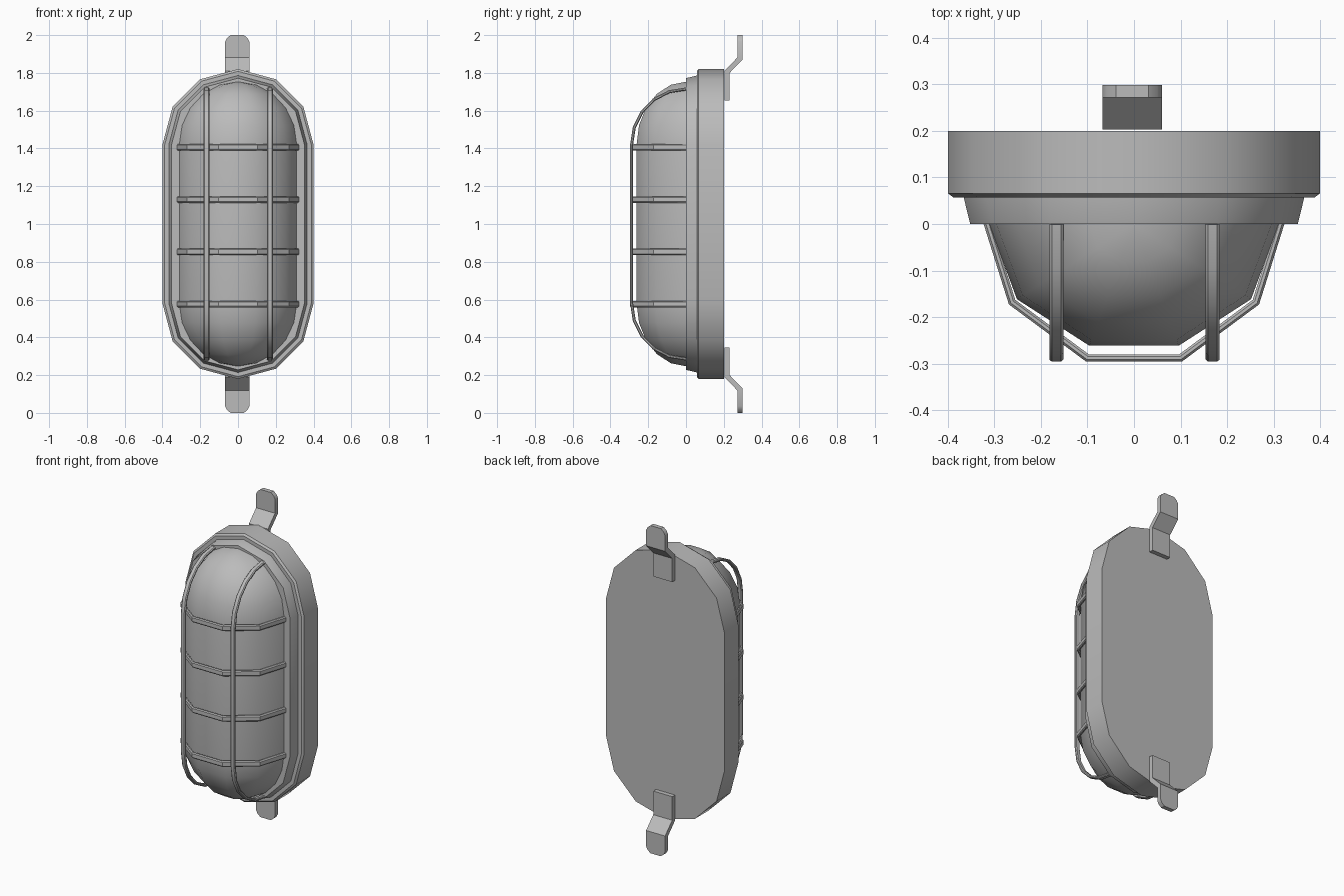
import bpy, bmesh
from math import sin, cos, pi, radians
from mathutils import Vector

cube = bpy.data.objects.get("Cube")
if cube:
    bpy.data.objects.remove(cube)

grey = bpy.data.materials.new("plain grey")
grey.use_nodes = True
COLOUR = (0.5, 0.5, 0.5, 1)
grey.diffuse_color = COLOUR
grey.node_tree.nodes["Principled BSDF"].inputs["Base Color"].default_value = COLOUR

MID, STRAIGHT = 1.0, 0.42  # height of the centre, half length of the straight sides


def finish(name, bm, angle):
    bmesh.ops.recalc_face_normals(bm, faces=bm.faces)
    mesh = bpy.data.meshes.new(name)
    bm.to_mesh(mesh)
    bm.free()
    obj = bpy.data.objects.new(name, mesh)
    bpy.context.collection.objects.link(obj)
    mesh.materials.append(grey)
    bpy.ops.object.select_all(action="DESELECT")
    obj.select_set(True)
    bpy.context.view_layer.objects.active = obj
    bpy.ops.object.shade_smooth_by_angle(angle=radians(angle))
    return obj


def bridge(bm, rings, cap=True):
    """Join rings of points into a closed skin."""
    rows = [[bm.verts.new(p) for p in ring] for ring in rings]
    n = len(rows[0])
    for a, b in zip(rows, rows[1:]):
        for i in range(n):
            j = (i + 1) % n
            bm.faces.new((a[i], a[j], b[j], b[i]))
    if cap:
        bm.faces.new(rows[0])
        bm.faces.new(rows[-1])


def stadium(r, y, steps=6):
    """Upright oblong outline with faceted round ends."""
    pts = []
    for side in (1, -1):
        for i in range(steps + 1):
            a = pi * i / steps
            pts.append((side * r * cos(a), y, MID + side * (STRAIGHT + r * sin(a))))
    return pts


def bar(name, path, across, width, depth):
    """Flat rounded bar swept along a planar path."""
    path = [Vector(p) for p in path]
    across = Vector(across)
    rings = []
    for i, p in enumerate(path):
        before = (p - path[i - 1]).normalized() if i else None
        after = (path[i + 1] - p).normalized() if i < len(path) - 1 else None
        tangent = ((before or after) + (after or before)).normalized()
        stretch = 1 / tangent.dot(after or before)
        out = tangent.cross(across) * stretch
        w, d = width / 2, depth / 2
        section = [(w, .4 * d), (.65 * w, d), (-.65 * w, d), (-w, .4 * d),
                   (-w, -.4 * d), (-.65 * w, -d), (.65 * w, -d), (w, -.4 * d)]
        rings.append([p + across * u + out * v for u, v in section])
    bm = bmesh.new()
    bridge(bm, rings)
    return finish(name, bm, 30)


# Back plate with a narrow chamfer, and the tapered rim in front of it
for name, layers in (("back_plate", [(.4, .2), (.4, .066), (.388, .057)]),
                     ("front_rim", [(.366, .08), (.366, .057), (.352, 0)])):
    bm = bmesh.new()
    bridge(bm, [stadium(r, y) for r, y in layers])
    finish(name, bm, 35)

# Smooth domed cover: front half of a stretched ball with poles at top and bottom
bm = bmesh.new()
rows = []
for side in (1, -1):
    angles = [pi / 2 * i / 5 for i in range(5)]
    if side == 1:
        angles.reverse()
    for a in angles:
        rows.append([bm.verts.new((.311 * cos(a) * sin(t), -.275 * cos(a) * cos(t),
                                   MID + side * (STRAIGHT + .333 * sin(a))))
                     for t in [pi * (k / 5 - .5) for k in range(6)]])
for a, b in zip(rows, rows[1:]):
    for k in range(5):
        bm.faces.new((a[k], a[k + 1], b[k + 1], b[k]))
for row, side in ((rows[0], 1), (rows[-1], -1)):
    pole = bm.verts.new((0, 0, MID + side * (STRAIGHT + .333)))
    for k in range(5):
        bm.faces.new((row[k], row[k + 1], pole))
dome = finish("dome_cover", bm, 60)

# Cage: four cross bars and two upright bars
half = [(.318, .01), (.262, -.168), (.1, -.288)]
cross = [(-x, y) for x, y in half] + [(x, y) for x, y in reversed(half)]
for i in range(4):
    z = .576 + .2767 * i
    bar(f"cage_cross_bar_{i + 1}", [(x, y, z) for x, y in cross], (0, 0, 1), .035, .016)

arc = [(-.288 * cos(a), STRAIGHT + .295 * sin(a)) for a in [pi / 10 * i for i in range(6)]]
profile = [(y, MID - h) for y, h in reversed(arc)] + [(y, MID + h) for y, h in arc]
for name, x in (("right_cage_upright", -.167), ("left_cage_upright", .169)):
    bar(name, [(x, y, z) for y, z in profile], (1, 0, 0), .03, .016)

# Cranked mounting straps with clipped tips, top and bottom
W, X, T = .064, -.004, .0135
crank = [(.2165, .655, W), (.2165, .805, W), (.2855, .875, W),
         (.2855, .965, W), (.2855, .985, .054), (.2855, 1, .035)]
for name, side in (("top_strap", 1), ("bottom_strap", -1)):
    rings = []
    for i, (y, h, w) in enumerate(crank):
        shift = .006 if i in (1, 2) else 0  # keeps the slanted part evenly thick
        back, front = h - shift, h + shift
        rings.append([(X - w, y - T, MID + side * front), (X + w, y - T, MID + side * front),
                      (X + w, y + T, MID + side * back), (X - w, y + T, MID + side * back)])
    bm = bmesh.new()
    bridge(bm, rings)
    finish(name, bm, 30)
